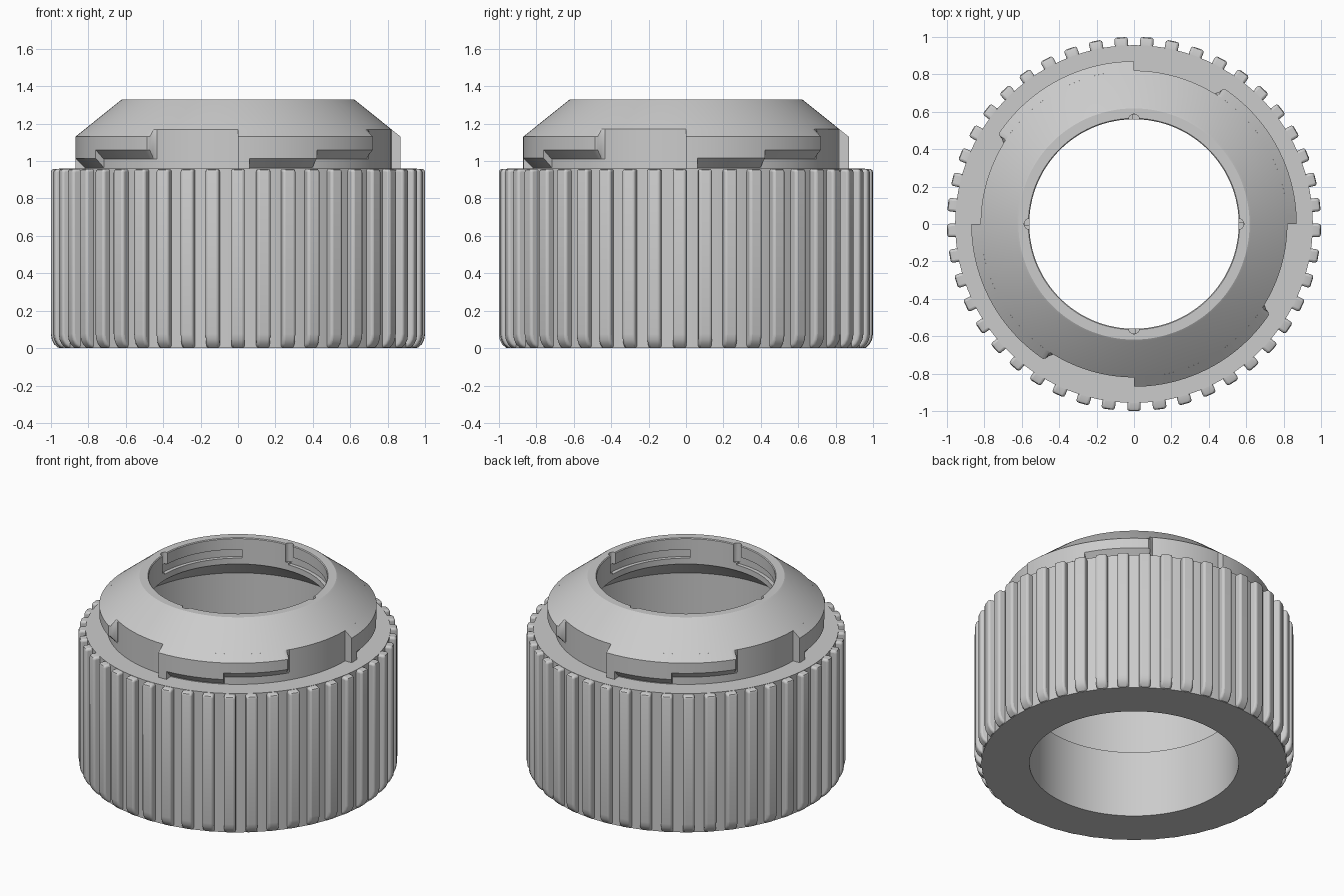
import bpy, bmesh, math
from mathutils import Matrix, Vector

cube = bpy.data.objects.get("Cube")
if cube:
    bpy.data.objects.remove(cube, do_unlink=True)

grey = bpy.data.materials.new("light_grey")
grey.use_nodes = True
grey.diffuse_color = (0.6, 0.6, 0.6, 1)
grey.node_tree.nodes["Principled BSDF"].inputs["Base Color"].default_value = (0.6, 0.6, 0.6, 1)


def make_object(name, bm):
    bmesh.ops.recalc_face_normals(bm, faces=bm.faces)
    mesh = bpy.data.meshes.new(name)
    bm.to_mesh(mesh)
    bm.free()
    mesh.materials.append(grey)
    ob = bpy.data.objects.new(name, mesh)
    bpy.context.collection.objects.link(ob)
    return ob


def activate(ob):
    bpy.ops.object.select_all(action='DESELECT')
    ob.select_set(True)
    bpy.context.view_layer.objects.active = ob


def smooth(ob):
    activate(ob)
    bpy.ops.object.shade_smooth_by_angle(angle=math.radians(30))


def ring(bm, profile, angle, limit=9):
    """Place a radius/height profile at an angle, clipped to a radius."""
    a = math.radians(angle)
    return [bm.verts.new((min(r, limit) * math.cos(a), min(r, limit) * math.sin(a), z))
            for r, z in profile]


def sweep(bm, profile, start, end, step=2, taper=None):
    """Turn a closed profile about the axis; part turns get end caps."""
    full = end - start >= 360
    n = max(1, round((end - start) / step))
    rings = [ring(bm, profile, start + (end - start) * i / n) for i in range(n if full else n + 1)]
    if taper:
        for da, limit in taper:
            rings.append(ring(bm, profile, end + da, limit))
    pairs = list(zip(rings, rings[1:]))
    if full:
        pairs.append((rings[-1], rings[0]))
    k = len(profile)
    for p, q in pairs:
        for j in range(k):
            bm.faces.new((p[j], q[j], q[(j + 1) % k], p[(j + 1) % k]))
    if not full:
        bm.faces.new(rings[0])
        bm.faces.new(rings[-1][::-1])


# Hollow body with a conical neck and an undercut cavity
bm = bmesh.new()
sweep(bm, [(0.656, 0), (0.956, 0), (0.956, 0.96), (0.82, 0.96), (0.82, 1.17),
           (0.628, 1.324), (0.618, 1.33), (0.565, 1.33), (0.56, 1.325), (0.56, 1.15),
           (0.75, 1.0), (0.75, 0.46), (0.656, 0.46)], 0, 360)
body = make_object("ring_body", bm)

# Inner entry notches and locking grooves, cut from the neck
bm = bmesh.new()
groove = [(0.54, 1.19), (0.585, 1.19), (0.585, 1.25), (0.54, 1.25)]
for k in range(4):
    sweep(bm, groove, k * 90 + 32.5, k * 90 + 90.5)
grooves = make_object("groove_cutter", bm)
bm = bmesh.new()
for k in range(4):
    spin = Matrix.Rotation(math.radians(90 * k), 4, 'Z')
    bmesh.ops.create_cone(bm, cap_ends=True, segments=16, radius1=0.028, radius2=0.028, depth=0.2,
                          matrix=spin @ Matrix.Translation((0.56, 0, 1.303)))
notches = make_object("notch_cutter", bm)
for cutter in (grooves, notches):
    cutter.hide_render = True
    mod = body.modifiers.new("cut", 'BOOLEAN')
    mod.operation = 'DIFFERENCE'
    mod.solver = 'EXACT'
    mod.object = cutter
    activate(body)
    bpy.ops.object.modifier_apply(modifier=mod.name)
    bpy.data.objects.remove(cutter, do_unlink=True)
smooth(body)


# Outer locking flange: stop post, low lug and high lug in each quarter
def flange(bottom, slope):
    return [(0.81, bottom), (0.82, bottom), (0.87, bottom + slope),
            (0.87, 1.13), (0.82, 1.17), (0.81, 1.17)]


bm = bmesh.new()
for k in range(4):
    a = 90 * k
    sweep(bm, flange(0.958, 0), a, a + 4)
    sweep(bm, flange(0.965, 0.05), a + 4, a + 29, 1)
    sweep(bm, flange(1.01, 0.05), a + 29, a + 56, 1, [(0.7, 0.86), (1.2, 0.84), (2.2, 0.822)])
smooth(make_object("locking_flange", bm))

# Grip ribs
bm = bmesh.new()
side = [(0.93, 0.002), (0.962, 0.002), (0.982, 0.02), (0.995, 0.045), (1.0, 0.075),
        (1.0, 0.94), (0.996, 0.952), (0.985, 0.958), (0.93, 0.958)]
for k in range(45):
    spin = Matrix.Rotation(math.radians(8 * k - 90), 4, 'Z')
    a, b = [[bm.verts.new(spin @ Vector((r, t, z))) for r, z in side] for t in (-0.036, 0.036)]
    bm.faces.new(a)
    bm.faces.new(b[::-1])
    for j in range(len(side)):
        m = (j + 1) % len(side)
        bm.faces.new((a[j], b[j], b[m], a[m]))
ribs = make_object("grip_ribs", bm)
bevel = ribs.modifiers.new("round_edges", 'BEVEL')
bevel.width = 0.014
bevel.segments = 3
bevel.limit_method = 'ANGLE'
bevel.angle_limit = math.radians(60)
smooth(ribs)
